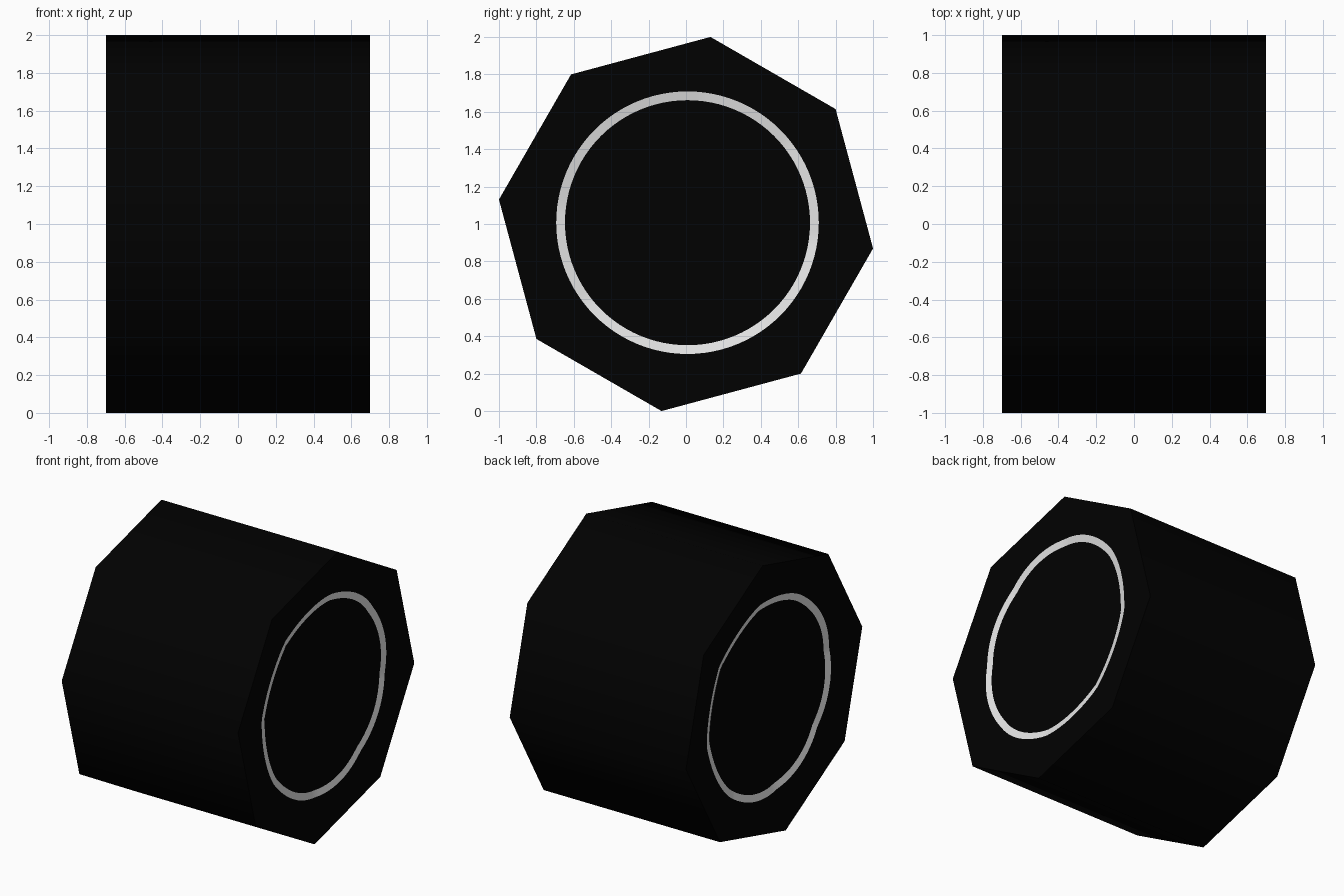
import bpy, bmesh, math

if "Cube" in bpy.data.objects:
    bpy.data.objects.remove(bpy.data.objects["Cube"])

def material(name, value):
    m = bpy.data.materials.new(name)
    m.diffuse_color = (value, value, value, 1)
    m.use_nodes = True
    m.node_tree.nodes["Principled BSDF"].inputs["Base Color"].default_value = m.diffuse_color
    return m

black = material("rubber black", 0.0003)
white = material("stripe white", 0.80)

def make_object(name, bm, mat):
    me = bpy.data.meshes.new(name)
    bm.to_mesh(me)
    bm.free()
    me.materials.append(mat)
    ob = bpy.data.objects.new(name, me)
    bpy.context.collection.objects.link(ob)
    return ob

HALF = 0.70                             # half width of the wheel
TURN = math.radians(-7.45)              # slight roll of the octagon
CONE = {1: (0.86, 0.20), -1: (0.90, 0.25)}  # hollow end: radius, slope

def circle(bm, x, r):
    return [bm.verts.new((x, r * math.cos(TURN + math.pi * i / 4),
                          1 + r * math.sin(TURN + math.pi * i / 4)))
            for i in range(8)]

def depth(side, y, z):
    """How far the hollow end is sunk at a point."""
    radius, slope = CONE[side]
    eff = max(y * math.cos(a) + (z - 1) * math.sin(a) for a in
              [TURN + math.pi * (i + 0.5) / 4 for i in range(8)])
    return slope * max(0, radius - eff / math.cos(math.pi / 8))

# Eight-sided wheel body lying along x, with shallow hollow ends
bm = bmesh.new()
profile = [(-HALF, CONE[-1][0]), (-HALF, 1.0086),
           (HALF, 1.0086), (HALF, CONE[1][0])]
loops = [circle(bm, x, r) for x, r in profile]
for a, b in zip(loops, loops[1:]):
    for i in range(8):
        j = (i + 1) % 8
        bm.faces.new((a[i], a[j], b[j], b[i]))
for side, loop in ((-1, loops[0]), (1, loops[-1])):
    tip = bm.verts.new((side * (HALF - depth(side, 0, 1)), 0, 1))
    for i in range(8):
        bm.faces.new((loop[i], loop[(i + 1) % 8], tip))
bmesh.ops.recalc_face_normals(bm, faces=bm.faces[:])
body = make_object("wheel_body", bm, black)

# Rounded shading around the tread, sharp rims
bpy.context.view_layer.objects.active = body
body.select_set(True)
bpy.ops.object.shade_smooth_by_angle(angle=math.radians(60))

# Painted ring that follows the hollow end
def ring(name, side, cy, cz, outer, inner, n=96):
    bm = bmesh.new()
    rows = []
    for r in (outer, inner):
        row = []
        for i in range(n):
            t = TURN + 2 * math.pi * i / n
            y, z = cy + r * math.cos(t), cz + r * math.sin(t)
            row.append(bm.verts.new((side * (HALF - depth(side, y, z) + 0.003), y, z)))
        rows.append(row)
    a, b = rows
    for i in range(n):
        j = (i + 1) % n
        quad = (a[i], a[j], b[j], b[i])
        bm.faces.new(quad if side > 0 else quad[::-1])
    ob = make_object(name, bm, white)
    for p in ob.data.polygons:
        p.use_smooth = True

ring("right_ring", 1, 0.008, 1.007, 0.702, 0.655)
ring("left_ring", -1, 0.004, 0.994, 0.702, 0.655)
